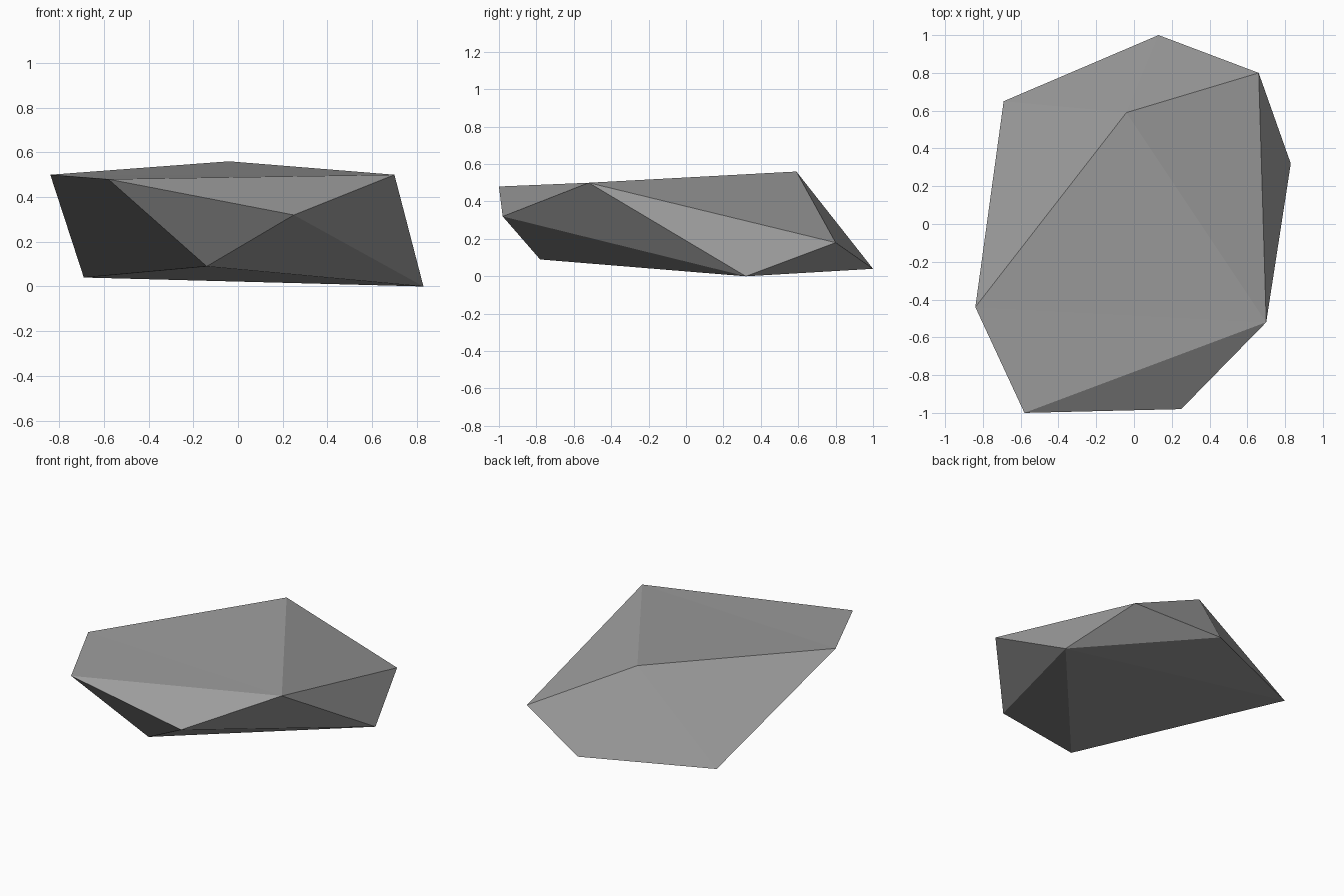
import bpy
import bmesh

cube = bpy.data.objects.get("Cube")
if cube:
    bpy.data.objects.remove(cube, do_unlink=True)

# Stone colour
stone = bpy.data.materials.new("grey_stone")
stone.use_nodes = True
grey = (0.33, 0.33, 0.33, 1.0)
stone.diffuse_color = grey
stone.node_tree.nodes["Principled BSDF"].inputs["Base Color"].default_value = grey

# Corners of the rock, named by where they sit
corners = {
    "back": (0.13, 1.00, 0.04),
    "back_left": (0.66, 0.80, 0.18),
    "left_foot": (0.83, 0.32, 0.00),
    "left_rim": (0.70, -0.52, 0.50),
    "front_left": (0.25, -0.98, 0.32),
    "front_rim": (-0.58, -1.00, 0.48),
    "right_rim": (-0.84, -0.44, 0.50),
    "right_foot": (-0.69, 0.65, 0.04),
    "peak": (-0.04, 0.59, 0.56),
    "front_foot": (-0.14, -0.78, 0.09),
}

# Flat facets between the corners
facets = [
    # top
    "right_rim left_rim peak", "right_rim front_rim left_rim",
    "peak left_rim back_left",
    # back slope
    "peak back_left back", "peak back right_foot", "peak right_foot right_rim",
    # left side
    "left_rim left_foot back_left", "back_left left_foot back",
    "left_rim front_left left_foot",
    # front
    "front_rim front_left left_rim", "front_rim front_foot front_left",
    "front_left front_foot left_foot",
    # right side
    "right_rim right_foot front_rim", "front_rim right_foot front_foot",
    # underside
    "front_foot right_foot left_foot", "left_foot right_foot back",
]

bm = bmesh.new()
verts = {name: bm.verts.new(co) for name, co in corners.items()}
for facet in facets:
    bm.faces.new([verts[name] for name in facet.split()])
bmesh.ops.recalc_face_normals(bm, faces=bm.faces)

mesh = bpy.data.meshes.new("rock")
bm.to_mesh(mesh)
bm.free()
mesh.materials.append(stone)
rock = bpy.data.objects.new("rock", mesh)
bpy.context.collection.objects.link(rock)
